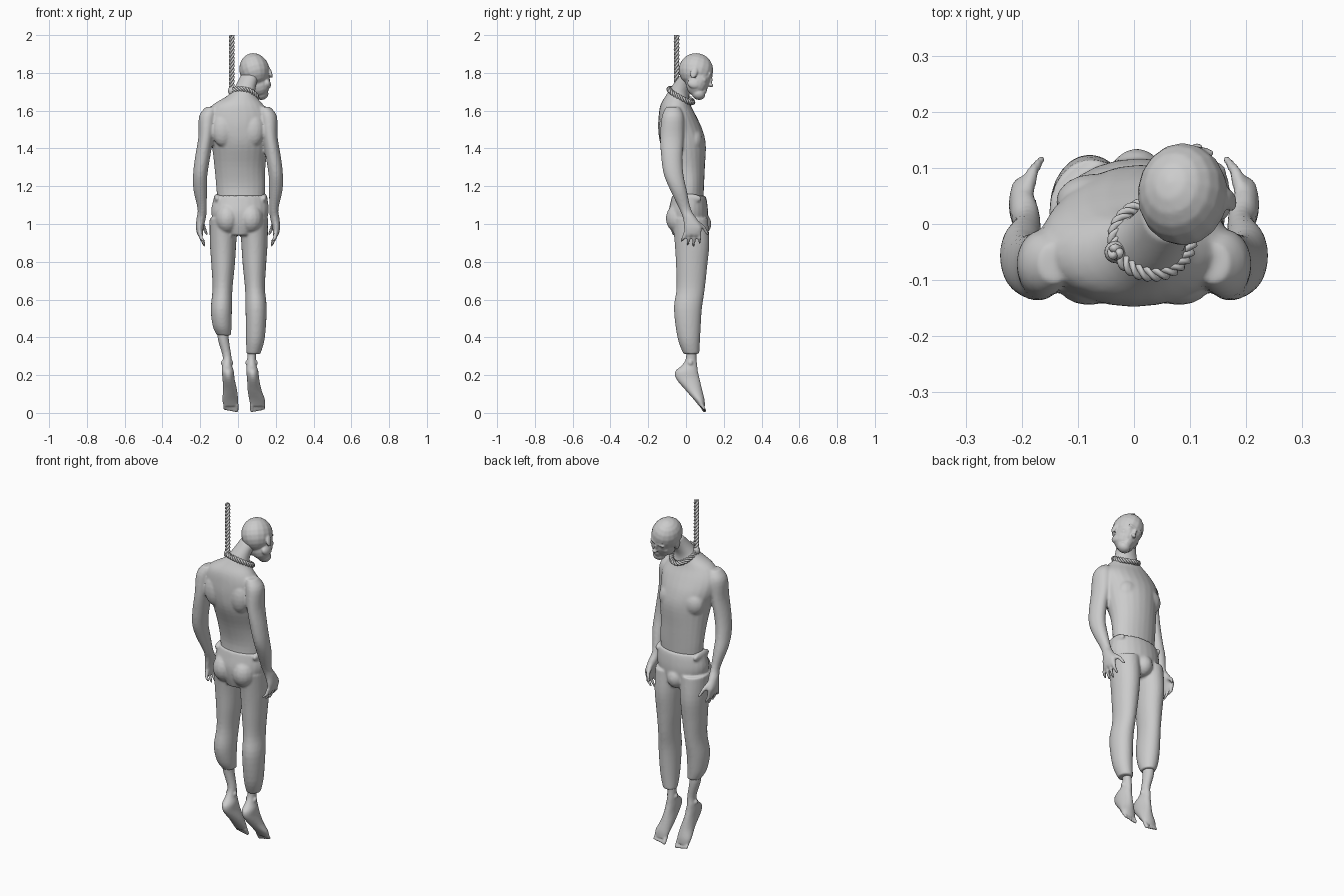
import bpy, bmesh, math
from mathutils import Matrix, Vector

cube = bpy.data.objects.get("Cube")
if cube:
    bpy.data.objects.remove(cube)

CM = 0.01  # part measurements below are in hundredths of a unit

grey = bpy.data.materials.new("plain grey")
grey.use_nodes = True
colour = (0.6, 0.6, 0.6, 1)
grey.diffuse_color = colour
grey.node_tree.nodes["Principled BSDF"].inputs["Base Color"].default_value = colour


def circle(sides):
    turns = [math.tau * i / sides for i in range(sides)]
    return [(math.cos(a), math.sin(a)) for a in turns]


def catmull(a, b, c, d, t):
    return [0.5 * (2 * q + (r - p) * t + (2 * p - 5 * q + 4 * r - s) * t * t
                   + (3 * q - p - 3 * r + s) * t ** 3) for p, q, r, s in zip(a, b, c, d)]


def skin_rings(bm, rings, closed=False):
    """Joins rings of points into a tube, capped unless closed on itself."""
    loops = [[bm.verts.new(p) for p in ring] for ring in rings]
    pairs = list(zip(loops, loops[1:]))
    if closed:
        pairs.append((loops[-1], loops[0]))
    for low, high in pairs:
        n = len(low)
        for i in range(n):
            j = (i + 1) % n
            bm.faces.new((low[i], low[j], high[j], high[i]))
    if not closed:
        bm.faces.new(reversed(loops[0]))
        bm.faces.new(loops[-1])


def loft(bm, rows, steps=4):
    """Smooth body of level ellipses; each row is x, y, z, half width, half depth."""
    padded = [rows[0]] + list(rows) + [rows[-1]]
    path = []
    for k in range(len(rows) - 1):
        path += [catmull(*padded[k:k + 4], i / steps) for i in range(steps)]
    path.append(rows[-1])
    if rows[0][2] > rows[-1][2]:
        path.reverse()
    skin_rings(bm, [[Vector((x + rx * c, y + ry * s, z)) * CM for c, s in circle(24)]
                    for x, y, z, rx, ry in path])


def ball(bm, centre, radii, frame=Matrix()):
    place = frame @ Matrix.Translation(Vector(centre) * CM) @ Matrix.Diagonal((*(Vector(radii) * CM), 1))
    tilts = [math.pi * (i + .2) / 10.4 - math.pi / 2 for i in range(11)]
    skin_rings(bm, [[place @ Vector((c * math.cos(t), s * math.cos(t), math.sin(t)))
                     for c, s in circle(16)] for t in tilts])


def finger(bm, start, end, thick, thin):
    """Tapered rod with rounded ends."""
    a, b = Vector(start) * CM, Vector(end) * CM
    along = (b - a).normalized()
    side = along.orthogonal().normalized()
    up = along.cross(side)
    thick, thin = thick * CM, thin * CM
    stations = [(a - along * thick * .9, thick * .4), (a - along * thick * .5, thick * .85), (a, thick),
                (b, thin), (b + along * thin * .5, thin * .85), (b + along * thin * .9, thin * .4)]
    skin_rings(bm, [[p + r * (side * c + up * s) for c, s in circle(10)] for p, r in stations])


def finish(name, bm, voxel=0, passes=0):
    mesh = bpy.data.meshes.new(name)
    bm.to_mesh(mesh)
    bm.free()
    mesh.materials.append(grey)
    obj = bpy.data.objects.new(name, mesh)
    bpy.context.collection.objects.link(obj)
    mesh.shade_smooth()
    if voxel:
        blend = obj.modifiers.new("blend", "REMESH")
        blend.mode = "VOXEL"
        blend.voxel_size = voxel
        blend.use_smooth_shade = True
        soften = obj.modifiers.new("soften", "SMOOTH")
        soften.factor = 0.5
        soften.iterations = passes


# Torso, neck and arms
bm = bmesh.new()
loft(bm, [(1.5, 1, 108, 12, 8), (1.5, 1.5, 119, 13, 8), (1, .5, 130, 13.5, 9.5),
          (1, -1.5, 142, 15, 12), (0, -3, 150, 16.5, 11.7), (0, -4.5, 157, 17, 10),
          (0, -5.5, 163, 13.5, 8), (2, -4.5, 168, 7.5, 6.2), (4, -2, 173, 5.5, 5.5),
          (6.5, 2, 179, 5, 5)])
for s in (-1, 1):
    ball(bm, (8 * s, -10, 150), (6, 4.5, 9))      # shoulder blade
    ball(bm, (7 * s, 4, 144), (7, 5, 7))          # chest muscle
    loft(bm, [(s * x, *rest) for x, *rest in (
        (14, -7, 162, 3, 3.5), (16, -7, 157, 4.6, 5.8), (17, -7.5, 146, 4, 6.2),
        (18.8, -7.5, 135, 4, 5.6), (20, -6.5, 126, 3.8, 5.2), (20, -4, 118, 3.6, 4.4),
        (19, -.5, 108, 2.4, 3.1), (19.5, 2, 103, 2.5, 3.6), (20.3, 3.6, 98, 2, 4.8),
        (20, 3.4, 94, 1.5, 4.4))])
    # Fingers hang and curl inward, thumb points forward
    for i in range(4):
        root, tip = -.3 + 2.5 * i, -2.4 + 3.2 * i
        drop = (91, 89, 88.5, 90)[i]
        knuckle = (19.6 * s, (root + tip) / 2, 92.5)
        finger(bm, (20 * s, root, 95.5), knuckle, 1.1, 1)
        finger(bm, knuckle, (17.8 * s, tip, drop), 1, .7)
    finger(bm, (19.5 * s, 5, 101), (18 * s, 9.5, 98), 1.6, 1.1)
    finger(bm, (18 * s, 9.5, 98), (16.5 * s, 11.5, 94.5), 1.1, .8)
finish("torso_and_arms", bm, .007, 4)

# Head, leaning sideways and bowed, with plain features
bm = bmesh.new()
lean = (Matrix.Translation((.09, .055, 1.805)) @ Matrix.Rotation(math.radians(-17), 4, "Y")
        @ Matrix.Rotation(math.radians(-16), 4, "X"))
for centre, radii in (
        ((0, -.5, 1), (8, 9.2, 9)),         # cranium
        ((0, 2.2, -4), (6.6, 6.3, 9)),      # face
        ((0, 4.5, -11.5), (3.6, 3.6, 3)),   # chin
        ((0, 7.6, -.3), (5, 1.3, 1)),       # brow
        ((0, 8.4, -3), (.9, 1.2, 2.6)),     # nose bridge
        ((0, 9.3, -5), (1.4, 1.5, 1)),      # nose tip
        ((0, 7.4, -8), (2.3, 1, .6)),       # upper lip
        ((0, 7.3, -9.3), (2, 1, .6))):      # lower lip
    ball(bm, centre, radii, lean)
for s in (-1, 1):
    ball(bm, (2.8 * s, 6.9, -2), (1.4, 1, .8), lean)       # eye
    ball(bm, (4 * s, 5, -4.5), (2, 2, 1.6), lean)          # cheekbone
    ball(bm, (7.6 * s, -.5, -3), (.9, 1.9, 3.1), lean)     # ear
    ball(bm, (4.5 * s, .8, -8), (1.8, 3.5, 2.6), lean)     # jaw
finish("head", bm, .005, 3)

# Trousers: low waist, seat and two legs rolled to different heights
bm = bmesh.new()
loft(bm, [(1, 1, 94, 7, 8), (1, 1.2, 100, 13, 10), (1, 1.2, 106, 15.2, 10.5),
          (1.3, 1.5, 112, 14.6, 9.6), (1.5, 1.5, 115, 13.8, 8.8)])
ball(bm, (.5, 8, 100), (5, 5.5, 6))
for s, stretch in ((-1, 1), (1, 1.7)):
    ball(bm, (.6 + 6.3 * s, -3.7, 103), (6.5, 7, 8))
    ball(bm, (1.4 + 12.4 * s, 1.5, 113.5), (1.8, 7, 2.6))
    rows = [(8, 2, 103, 7.5, 9.5), (8.3, 3.2, 90, 7, 9.2), (8.3, 3, 78, 6.2, 8.3),
            (8.6, 2.5, 66, 5.3, 7.5), (9.2, 1, 55, 5.6, 7.4), (8.8, 1.5, 46, 5, 6),
            (7.8, 2.8, 41, 3.7, 4.2)]
    loft(bm, [(.4 + s * x, y, z if z > 55 else 55 - (55 - z) * stretch, rx, ry)
              for x, y, z, rx, ry in rows])
finish("trousers", bm, .007, 4)

# Bare shins and feet, toes pointing down
for name, ankle, splay in (("right_foot", -5.8, 2.8), ("left_foot", 7.2, 3.2)):
    bm = bmesh.new()
    inner = 1 if ankle < 0 else -1
    shin, spread = -8 * inner, splay if ankle > 0 else 2
    loft(bm, [(shin, 2, 46, 3, 3.6), (shin * .97, 2.5, 39, 2.9, 3.3), (ankle, 2.8, 30, 2.3, 2.7),
              (ankle, 2, 25.5, 2.5, 3.9), (ankle + .4, .3, 22, 3.2, 6), (ankle + .8, 1, 18, 3.2, 6.2),
              (ankle + 1.6, 4.2, 12, 3.7, 4.4), (ankle + spread - .3, 7, 7, 4.2, 2.8),
              (ankle + spread, 8.5, 3.5, 3.8, 1.5)])
    for s in (-1, 1):
        ball(bm, (ankle + 2.3 * s, 2.3, 26.5), (1, 1.3, 1.4))
    for i in range(5):
        x = ankle + spread + inner * (3 - 1.55 * i)
        size = 1.15 if i == 0 else .8
        finger(bm, (x, 8, 4.5), (x, 9.7, size + .1 + .3 * i), size, size * .9)
    finish(name, bm, .005, 2)


def rope(name, line, twist, closed=False):
    """Three strands wound round a centre line."""
    bm = bmesh.new()
    count = len(line)
    strand = offset = .0075
    for k in range(3):
        rings = []
        for i, p in enumerate(line):
            ahead = line[(i + 1) % count] if closed else line[min(i + 1, count - 1)]
            behind = line[i - 1] if closed else line[max(i - 1, 0)]
            along = (ahead - behind).normalized()
            side = Vector((.3, .5, 1) if closed else (1, 0, 0)).cross(along).normalized()
            up = along.cross(side)
            wind = math.tau * (twist * i / count + k / 3)
            mid = p + offset * (side * math.cos(wind) + up * math.sin(wind))
            rings.append([mid + strand * (side * c + up * s) for c, s in circle(8)])
        skin_rings(bm, rings, closed)
    finish(name, bm)


# Hanging rope and the loop round the neck
rope("hanging_rope", [Vector((-.033, -.05, 1.7 + .3 * i / 60)) for i in range(61)], 5)
loop = [Vector((x, y, 1.682 - .2 * (x - .03) - .55 * (y + .03)))
        for x, y in ((.033 + .066 * c, -.027 + .062 * s) for c, s in circle(90))]
rope("neck_loop", loop, 9, True)
bm = bmesh.new()
ball(bm, (-3.3, -5, 170.5), (2, 2, 2.4))
finish("knot", bm)
